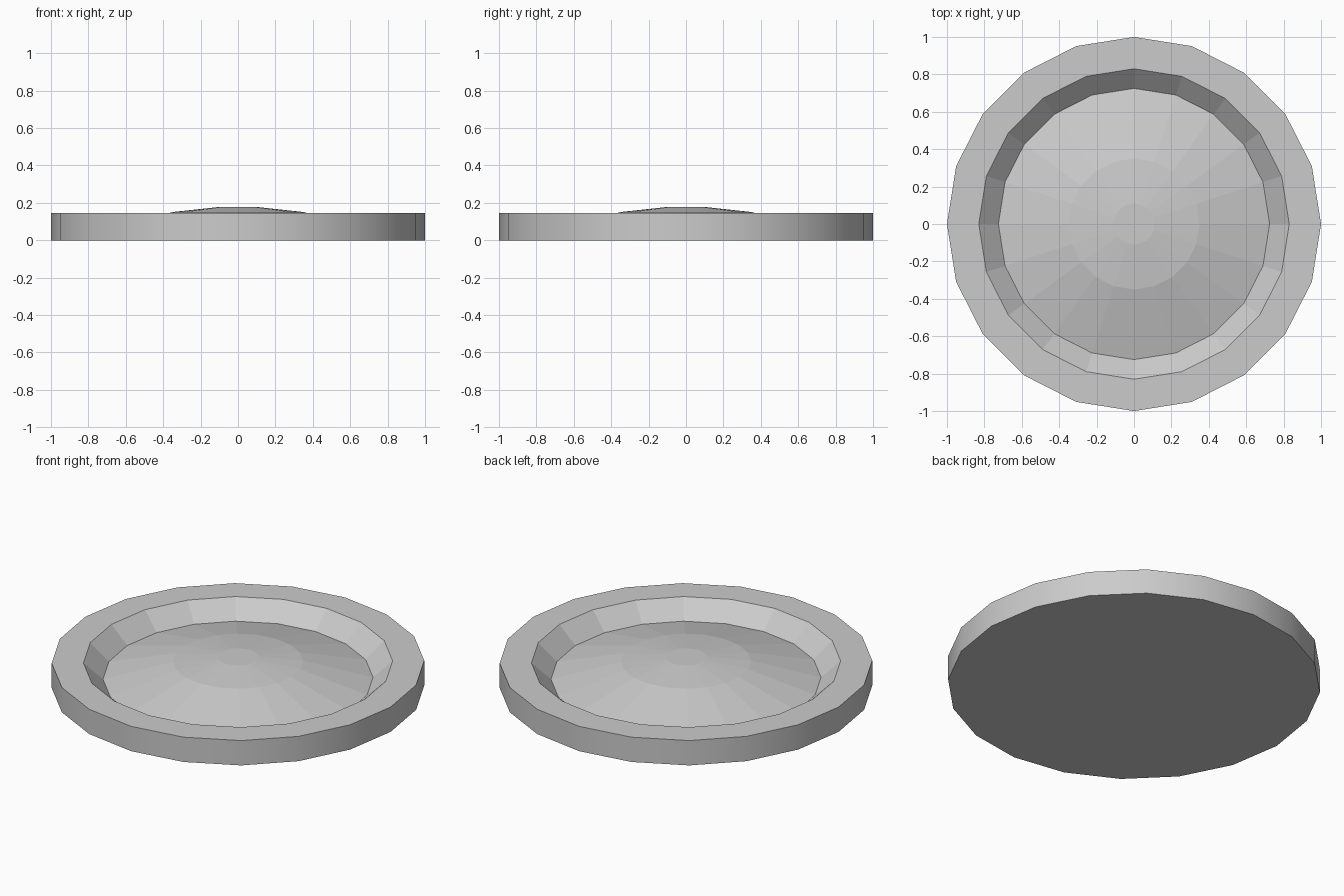
import bpy, bmesh
from math import cos, sin, pi

if "Cube" in bpy.data.objects:
    bpy.data.objects.remove(bpy.data.objects["Cube"])

SIDES = 20


def lathe(name, profile, smooth_bands=(), cap_start=False, cap_end=False):
    """Revolve (radius, z) points around z, band i joins points i and i+1."""
    bm = bmesh.new()
    rings = [[bm.verts.new((r * cos(2 * pi * k / SIDES), r * sin(2 * pi * k / SIDES), z))
              for k in range(SIDES)] for r, z in profile]
    for i, (a, b) in enumerate(zip(rings, rings[1:])):
        for k in range(SIDES):
            n = (k + 1) % SIDES
            face = bm.faces.new((a[k], a[n], b[n], b[k]))
            face.smooth = i in smooth_bands
    # Keep the ring edges crisp
    for ring in rings:
        for k in range(SIDES):
            edge = bm.edges.get((ring[k], ring[(k + 1) % SIDES]))
            edge.smooth = False
    if cap_start:
        bm.faces.new(list(reversed(rings[0])))
    if cap_end:
        bm.faces.new(rings[-1])
    mesh = bpy.data.meshes.new(name)
    bm.to_mesh(mesh)
    bm.free()
    obj = bpy.data.objects.new(name, mesh)
    bpy.context.collection.objects.link(obj)
    return obj


# Dish: flat base, straight outer wall, flat rim, sloped inner wall,
# shallow dome rising in the middle to a small flat top
lathe("domed_dish",
      [(1.0, 0.0), (1.0, 0.147), (0.83, 0.147), (0.725, 0.05),
       (0.35, 0.151), (0.11, 0.177)],
      smooth_bands=(0,), cap_start=True, cap_end=True)
